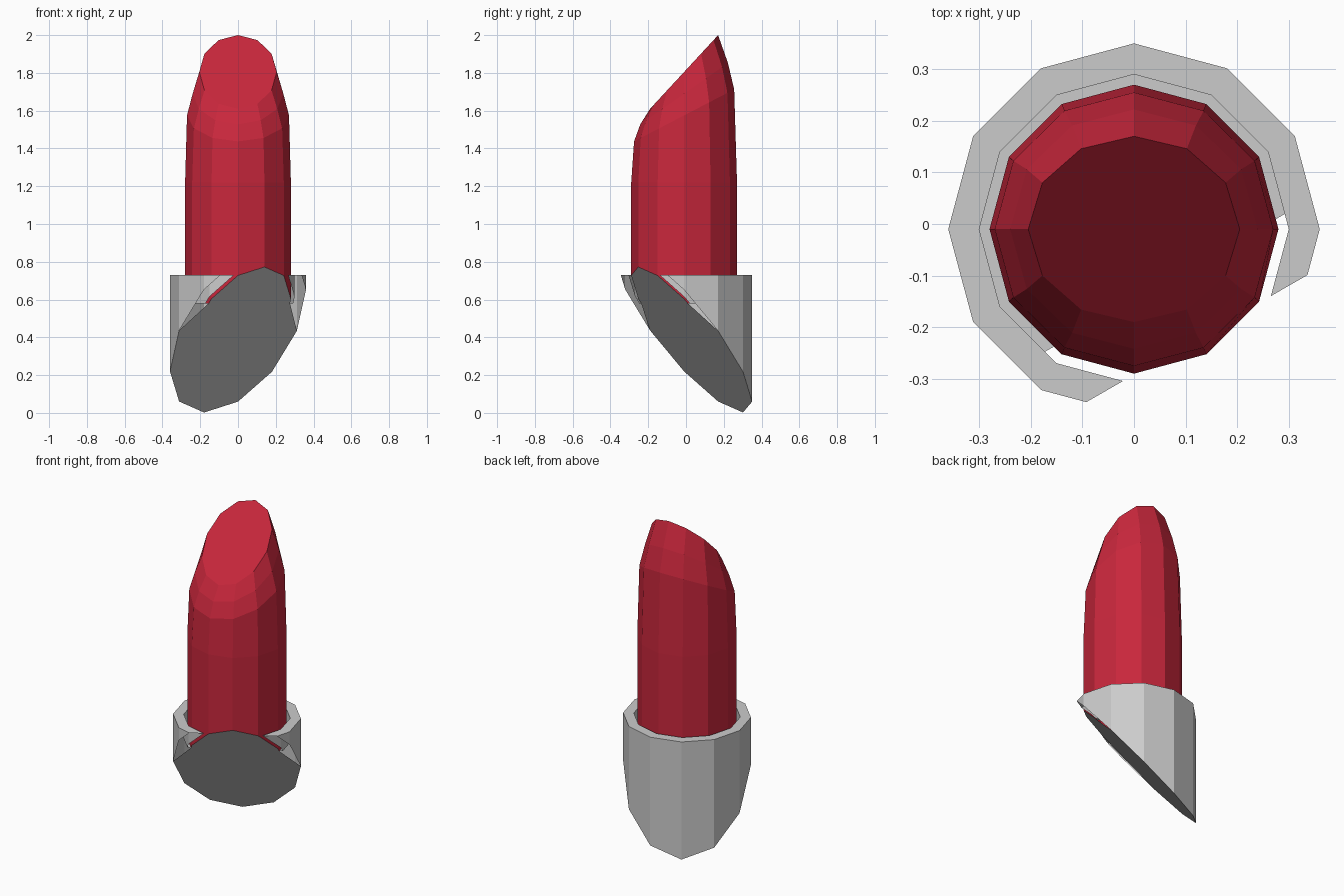
import bpy, bmesh
from math import sin, cos, pi, atan2, hypot
from mathutils import Vector

if "Cube" in bpy.data.objects:
    bpy.data.objects.remove(bpy.data.objects["Cube"])

SIDES, CY = 12, -0.01
SLOPE_X, SLOPE_Y, CUT_Z = 0.60, -1.044, 0.425   # oblique plane that trims the base

# Rings from the case outside, over the rim, down the gap and up the bullet:
# x radius, y radius, height at the axis, tilt towards the back
RINGS = [
    (0.36, 0.36, -0.30, 0), (0.36, 0.36, 0.73, 0),
    (0.30, 0.30, 0.73, 0), (0.30, 0.30, 0.58, 0),
    (0.28, 0.28, 0.58, 0), (0.28, 0.28, 1.22, 0),
    (0.27, 0.265, 1.575, 0.52), (0.24, 0.232, 1.69, 0.70),
    (0.205, 0.18, 1.805, 1.083),
]
FIRST_RED = 4

grey = bpy.data.materials.new("case_grey")
grey.diffuse_color = (0.6, 0.6, 0.6, 1)
grey.use_nodes = True
grey.node_tree.nodes["Principled BSDF"].inputs["Base Color"].default_value = grey.diffuse_color
red = bpy.data.materials.new("bullet_red")
red.diffuse_color = (0.58, 0.02, 0.045, 1)
red.use_nodes = True
red.node_tree.nodes["Principled BSDF"].inputs["Base Color"].default_value = red.diffuse_color


def ring_verts(bm, rx, ry, z, tilt):
    verts = []
    for k in range(SIDES):
        a = 2 * pi * k / SIDES
        y = ry * sin(a)
        verts.append(bm.verts.new((rx * cos(a), CY + y, z + tilt * y)))
    return verts


# Lofted body, material index 1 marks the bullet
body = bmesh.new()
rings = [ring_verts(body, *r) for r in RINGS]
for j in range(len(rings) - 1):
    a, b = rings[j], rings[j + 1]
    for k in range(SIDES):
        n = (k + 1) % SIDES
        face = body.faces.new((a[k], a[n], b[n], b[k]))
        face.material_index = int(j >= FIRST_RED)
body.faces.new(rings[-1]).material_index = 1

# Trim the base with the oblique plane
cut = bmesh.ops.bisect_plane(
    body, geom=body.verts[:] + body.edges[:] + body.faces[:], dist=1e-5,
    plane_co=(0, 0, CUT_Z),
    plane_no=Vector((-SLOPE_X, -SLOPE_Y, 1)).normalized(), clear_inner=True)

# Flat base under the case and the bullet, the thin rim tips stay open
base = []
for v in cut["geom_cut"]:
    if isinstance(v, bmesh.types.BMVert):
        r = hypot(v.co.x, v.co.y - CY)
        if r < 0.285 or (r > 0.32 and v.co.z < 0.5):
            base.append(v)
base.sort(key=lambda v: -atan2(v.co.y - CY, v.co.x))
body.faces.new(base).material_index = 0


def make_part(name, index, material):
    bm = body.copy()
    bmesh.ops.delete(bm, geom=[f for f in bm.faces if f.material_index != index],
                     context='FACES')
    for f in bm.faces:
        f.material_index = 0
    mesh = bpy.data.meshes.new(name)
    bm.to_mesh(mesh)
    bm.free()
    mesh.materials.append(material)
    obj = bpy.data.objects.new(name, mesh)
    bpy.context.collection.objects.link(obj)


make_part("case", 0, grey)
make_part("lipstick_bullet", 1, red)
body.free()
